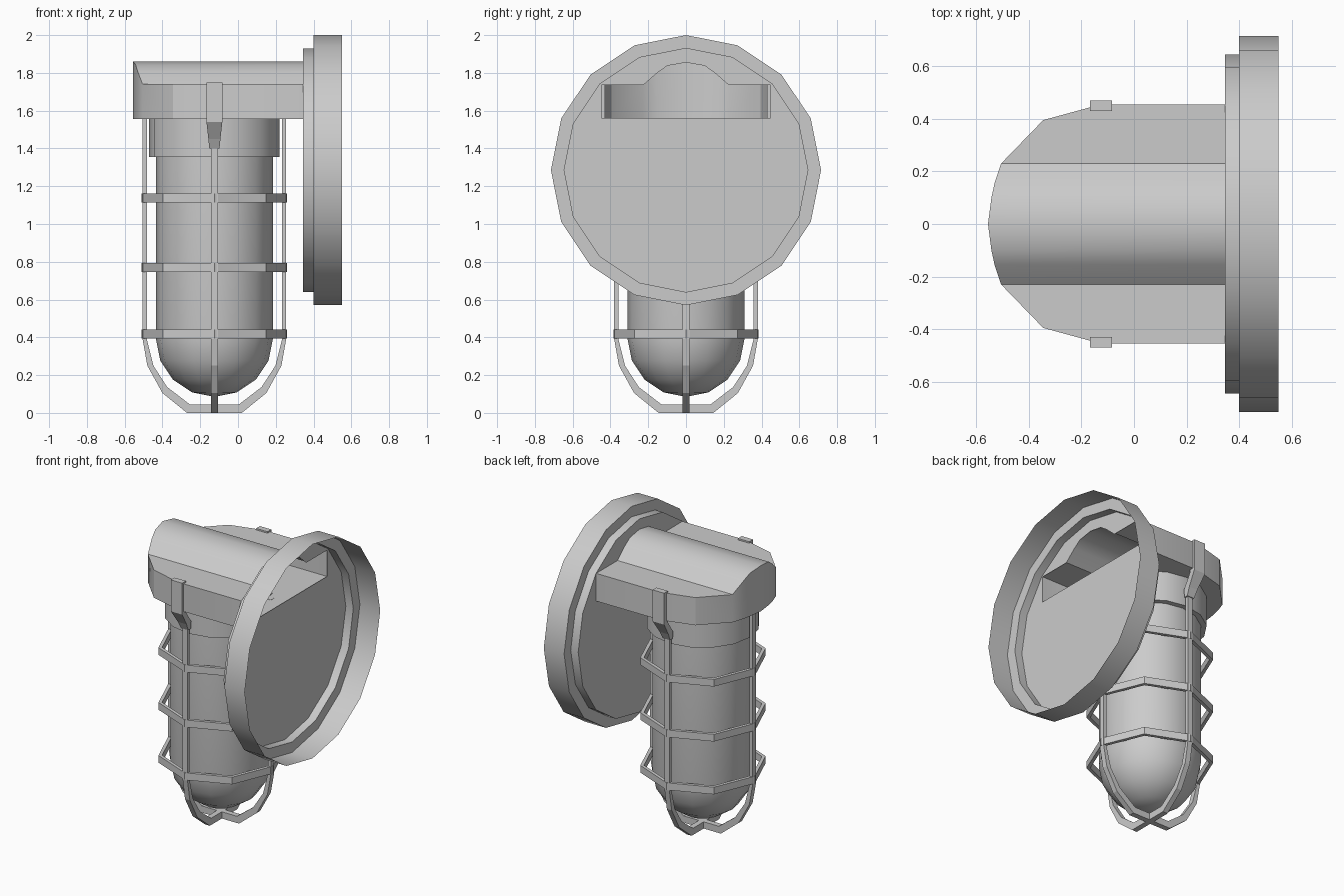
import bpy, bmesh, math
from mathutils import Vector

if "Cube" in bpy.data.objects:
    bpy.data.objects.remove(bpy.data.objects["Cube"])

CX = -0.125    # axis of the lamp and cage


def finish(name, bm, smooth=35):
    bmesh.ops.recalc_face_normals(bm, faces=bm.faces[:])
    me = bpy.data.meshes.new(name)
    bm.to_mesh(me)
    bm.free()
    ob = bpy.data.objects.new(name, me)
    bpy.context.collection.objects.link(ob)
    if smooth:
        bpy.ops.object.select_all(action='DESELECT')
        ob.select_set(True)
        bpy.context.view_layer.objects.active = ob
        bpy.ops.object.shade_smooth_by_angle(angle=math.radians(smooth))
    return ob


def loft(bm, rings, wrap=False, caps=False):
    """Skin closed rings of points together."""
    rows = [[bm.verts.new(p) for p in r] for r in rings]
    n = len(rows[0])
    pairs = list(zip(rows, rows[1:])) + ([(rows[-1], rows[0])] if wrap else [])
    for a, b in pairs:
        for i in range(n):
            j = (i + 1) % n
            bm.faces.new((a[i], a[j], b[j], b[i]))
    if caps:
        bm.faces.new(rows[0])
        bm.faces.new(rows[-1])
    return rows


def circle(r, z, n):
    return [(CX + r * math.cos(2 * math.pi * i / n), r * math.sin(2 * math.pi * i / n), z)
            for i in range(n)]


# housing: plan outline with a raised hump, open into the wall plate
half = [(0, -0.555, 1.86), (0.10, -0.542, 1.843), (0.155, -0.53, 1.805),
        (0.23, -0.505, 1.74), (0.395, -0.345, 1.74), (0.455, -0.125, 1.74)]
cols = [(-y, x, z) for y, x, z in half[:0:-1]] + half
bm = bmesh.new()
grid = [[bm.verts.new(p) for p in ((0.345, y, 1.555), (x, y, 1.555), (x, y, z), (0.345, y, z))]
        for y, x, z in cols]
for a, b in zip(grid, grid[1:]):
    for k in range(3):
        bm.faces.new((a[k], a[k + 1], b[k + 1], b[k]))
bm.faces.new(grid[0])
bm.faces.new(grid[-1])
finish("housing", bm, 30)

# wall plate: stepped 16-sided cup, open at the back, with a window into the housing
bm = bmesh.new()


def disc_ring(r, x):
    return [(x, r * math.sin(math.pi * i / 8), 1.285 + r * math.cos(math.pi * i / 8))
            for i in range(16)]


rows = loft(bm, [disc_ring(0.715, 0.55), disc_ring(0.715, 0.40),
                 disc_ring(0.645, 0.40), disc_ring(0.645, 0.345)])
window = [(y * 0.985, z - 0.005) for y, x, z in cols] + [(0.448, 1.56), (-0.448, 1.56)]
hole = [bm.verts.new((0.345, y, z)) for y, z in window]
edges = [bm.edges.new((hole[i - 1], hole[i])) for i in range(len(hole))]
edges += [bm.edges.get((rows[3][i - 1], rows[3][i])) for i in range(16)]
bmesh.ops.triangle_fill(bm, use_beauty=True, edges=edges, normal=Vector((-1, 0, 0)))
finish("wall_plate", bm, 30)

# collar under the housing
bm = bmesh.new()
loft(bm, [circle(0.345, 1.556, 16), circle(0.345, 1.355, 16)], caps=True)
finish("collar", bm)

# glass jar with a domed end
bm = bmesh.new()
dome = [circle(0.31 * math.cos(t), 0.395 - 0.31 * math.sin(t), 16)
        for t in (math.radians(a) for a in (0, 22.5, 45, 67.5))]
rows = loft(bm, [circle(0.31, 1.36, 16)] + dome)
tip = bm.verts.new((CX, 0, 0.085))
for i in range(16):
    bm.faces.new((rows[-1][i - 1], rows[-1][i], tip))
finish("glass_jar", bm, 40)

# cage hoops
for i, z in enumerate((1.137, 0.77, 0.417)):
    bm = bmesh.new()
    lo, hi = z - 0.024, z + 0.024
    loft(bm, [circle(0.385, lo, 8), circle(0.385, hi, 8),
              circle(0.362, hi, 8), circle(0.362, lo, 8)], wrap=True)
    finish(f"cage_hoop_{i + 1}", bm, 0)

# cage bars: two U-shaped loops crossing at the bottom
outer = [(0.38, 1.556), (0.38, 0.39), (0.355, 0.25), (0.275, 0.105), (0.145, 0.0)]
inner = [(0.358, 1.556), (0.358, 0.39), (0.323, 0.25), (0.25, 0.137), (0.13, 0.045)]
path = list(zip(outer, inner))
path += [((-o[0], o[1]), (-n[0], n[1])) for o, n in reversed(path)]
for name, along_x in (("cage_bar_side", True), ("cage_bar_front", False)):
    rings = []
    for o, n in path:
        ring = []
        for (r, z), w in ((o, -0.018), (o, 0.018), (n, 0.018), (n, -0.018)):
            if not along_x:
                z = min(z, 1.45)
            ring.append((CX + r, w, z) if along_x else (CX + w, r, z))
        rings.append(ring)
    bm = bmesh.new()
    loft(bm, rings, caps=True)
    finish(name, bm, 0)

# clips holding the cage to the housing: height, outer y, inner y, half width
clip = [(1.75, 0.47, 0.43, 0.042), (1.54, 0.47, 0.43, 0.042),
        (1.45, 0.41, 0.36, 0.032), (1.40, 0.385, 0.358, 0.027)]
for name, s in (("clip_front", -1), ("clip_back", 1)):
    bm = bmesh.new()
    loft(bm, [[(CX - w, s * a, z), (CX + w, s * a, z), (CX + w, s * b, z), (CX - w, s * b, z)]
              for z, a, b, w in clip], caps=True)
    finish(name, bm, 0)
